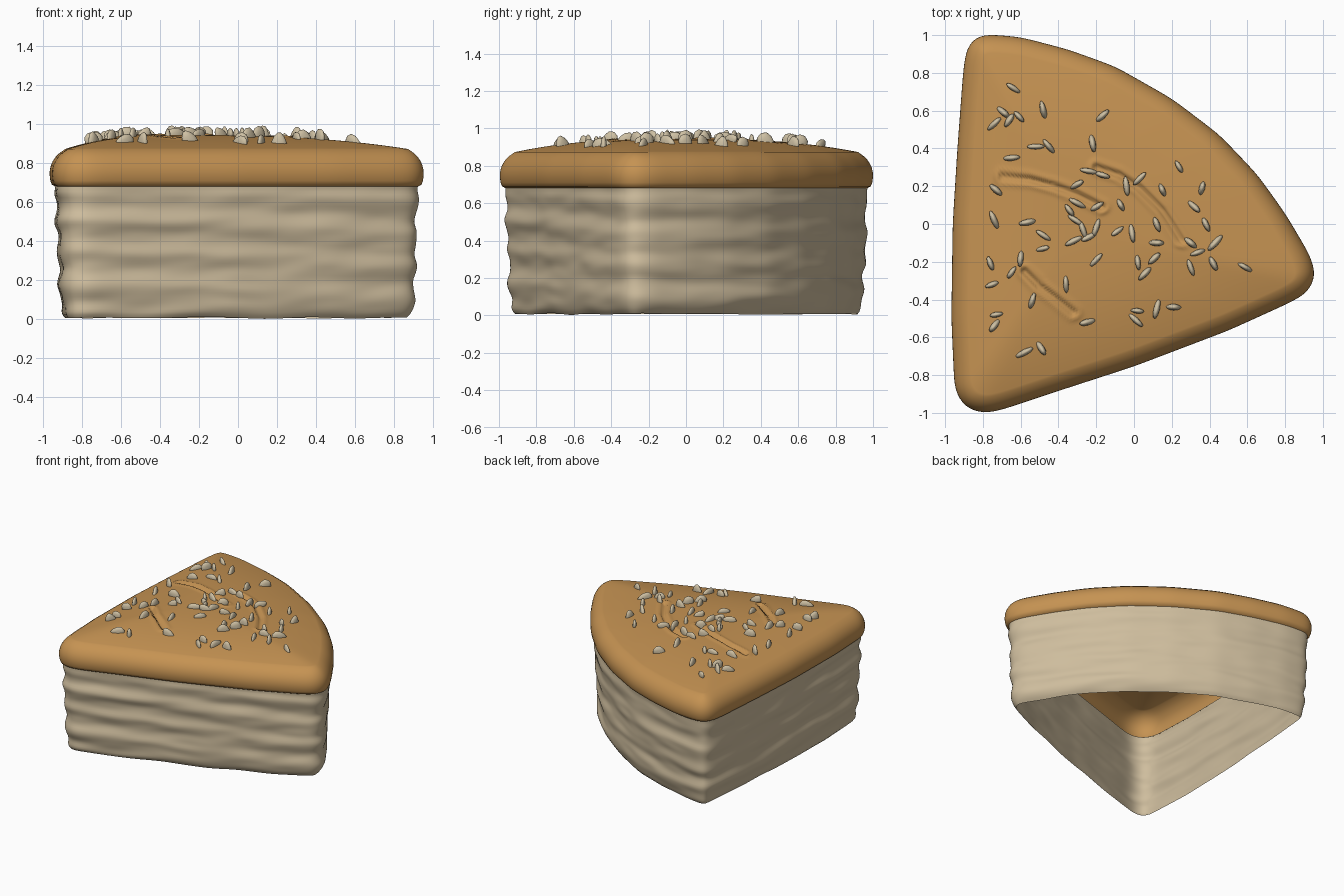
import bpy, bmesh, math, random
from mathutils import Vector, Matrix, noise
from mathutils.bvhtree import BVHTree
from mathutils.geometry import intersect_point_line

random.seed(4)
if "Cube" in bpy.data.objects:
    bpy.data.objects.remove(bpy.data.objects["Cube"])

COUNT = 240
CENTRE = Vector((-0.32, -0.03))
RIM = 0.08          # how far the rounded crust edge reaches inward
SEAM = 0.685        # height where the crust meets the crumb


def material(name, colour):
    mat = bpy.data.materials.new(name)
    mat.use_nodes = True
    rgba = (*colour, 1)
    mat.diffuse_color = rgba
    mat.node_tree.nodes["Principled BSDF"].inputs["Base Color"].default_value = rgba
    return mat


def finish(name, bm, mat):
    mesh = bpy.data.meshes.new(name)
    for face in bm.faces:
        face.smooth = True
    bm.to_mesh(mesh)
    mesh.materials.append(mat)
    obj = bpy.data.objects.new(name, mesh)
    bpy.context.collection.objects.link(obj)
    return obj


def resample(points, count):
    """Evenly spaced points along a closed polyline."""
    pairs = list(zip(points, points[1:] + points[:1]))
    step = sum((b - a).length for a, b in pairs) / count
    result, travelled = [], 0.0
    for a, b in pairs:
        length = (b - a).length
        while len(result) < count and len(result) * step < travelled + length:
            result.append(a.lerp(b, (len(result) * step - travelled) / length))
        travelled += length
    return result


def neighbours(points, i):
    return points[i - 1], points[(i + 1) % len(points)]


def make_outline():
    corners = [(.96, -.27), (.93, -.17), (.8, .05), (.65, .26), (.45, .47), (.2, .66),
               (-.1, .83), (-.35, .92), (-.6, .985), (-.78, 1), (-.845, .985),
               (-.885, .92), (-.9, .8), (-.93, .4), (-.955, 0), (-.962, -.5),
               (-.945, -.88), (-.89, -.97), (-.79, -1), (-.7, -.98), (-.4, -.88),
               (0, -.75), (.5, -.56), (.83, -.41), (.92, -.36)]
    points = resample([Vector(c) for c in corners], COUNT)
    for _ in range(6):
        points = [(p * 2 + sum(neighbours(points, i), Vector((0, 0)))) / 4
                  for i, p in enumerate(points)]
    stretch = 1 / max(p.y for p in points)
    return [p * stretch for p in points]


def outward(points, i):
    before, after = neighbours(points, i)
    d = (after - before).normalized()
    return Vector((d.y, -d.x))


outline = make_outline()
normals = [outward(outline, i) for i in range(COUNT)]


def inset_ring(inset, z):
    return [(*(p - n * inset), z) for p, n in zip(outline, normals)]


def skin(rings):
    """Join rings of equal size, listed from bottom to top, into a shell."""
    bm = bmesh.new()
    loops = [[bm.verts.new(co) for co in ring] for ring in rings]
    for low, high in zip(loops, loops[1:]):
        for i in range(COUNT):
            j = (i + 1) % COUNT
            bm.faces.new((low[i], low[j], high[j], high[i]))
    return bm, loops


crust_brown = material("crust brown", (.56, .29, .085))
crumb_cream = material("crumb cream", (.62, .51, .34))
seed_cream = material("seed cream", (.62, .53, .37))

# Crumb: open-bottomed wall with uneven horizontal layers
LAYERS = 44
rings = []
for k in range(LAYERS + 1):
    z = SEAM * k / LAYERS
    base = .03 + .025 * (1 - z / SEAM) + .03 * math.exp(-z / .025)
    fade = min(1, (LAYERS - k) / 3)
    ring = []
    for p, n in zip(outline, normals):
        wave = .011 * noise.noise(Vector((p.x * 1.3, p.y * 1.3, z * 9)))
        wave += .006 * noise.noise(Vector((p.x * 4, p.y * 4, z * 17)))
        wave += .005 * math.sin(z * 38 + p.x + p.y)
        lift = .008 * (1 - z / SEAM) * (1 + noise.noise(Vector((p.x * 3, p.y * 3, 0))))
        ring.append((*(p - n * (base + wave * fade)), z + lift))
    rings.append(ring)
crumb, _ = skin(rings)
finish("crumb", crumb, crumb_cream)

# Crust: rounded rim rising into a shallow dome
rim_profile = [(.03, SEAM - .005), (.012, .69), (.004, .71), (0, .74), (.001, .765),
               (.007, .79), (.016, .81), (.03, .832), (.048, .85), (RIM, .873)]
rings = [inset_ring(inset, z) for inset, z in rim_profile]
slashes = [[(-.7, .25), (-.55, .235), (-.42, .2), (-.3, .155), (-.17, .09)],
           [(-.2, .3), (-.08, .26), (.03, .19), (.15, .07), (.25, -.09)],
           [(-.58, -.25), (-.5, -.33), (-.42, -.39), (-.32, -.47)]]
segments = [(Vector(a), Vector(b)) for line in slashes for a, b in zip(line, line[1:])]


def distance(p, a, b):
    near, t = intersect_point_line(p, a, b)
    near = a.lerp(b, max(0, min(1, t)))
    return (p - near.to_2d()).length


def slash_depth(p):
    d = min(distance(p, a, b) for a, b in segments)
    return .008 * math.exp(-((d - .03) / .014) ** 2) - .02 * math.exp(-(d / .014) ** 2)


STEPS = 60
for k in range(1, STEPS):
    s = 1 - k / STEPS
    ring = []
    for p, n in zip(outline, normals):
        q = CENTRE.lerp(p - n * RIM, s)
        ring.append((q.x, q.y, .873 + .072 * (1 - s ** 2.6) + slash_depth(q)))
    rings.append(ring)
crust, loops = skin(rings)
tip = crust.verts.new((*CENTRE, .945))
for i in range(COUNT):
    crust.faces.new((loops[-1][i], loops[-1][(i + 1) % COUNT], tip))
surface = BVHTree.FromBMesh(crust)
finish("crust", crust, crust_brown)

# Seeds: flattened teardrops resting on the dome, placed in hundredths
seed_spots = [
    (-64, 72), (-48, 60), (-74, 53), (-69, 59), (-61, 57), (-66, 55), (-17, 57),
    (-52, 41), (-45, 41), (-22, 43), (-65, 35), (24, 30), (36, 19), (-24, 28),
    (-17, 26), (-30, 21), (3, 24), (15, 18), (-4, 20), (-73, 18), (-74, 2),
    (-56, 1), (-48, -6), (-48, -13), (-34, 7), (-30, 11), (-31, 2), (-32, -9),
    (-24, -7), (-20, -2), (-27, -3), (-20, 9), (-7, 10), (-9, -4), (-1, -5),
    (12, 0), (12, -10), (32, 9), (38, 0), (30, -10), (43, -10), (34, -15),
    (30, -23), (42, -21), (59, -23), (11, -18), (2, -20), (6, -26), (-20, -19),
    (-60, -18), (-76, -21), (-65, -26), (-75, -32), (-36, -32), (-54, -41),
    (-73, -48), (-74, -54), (-25, -52), (1, -51), (2, -46), (12, -45), (21, -44),
    (-58, -68), (-49, -66)]
seeds = bmesh.new()
for x, y in seed_spots:
    hit, normal, _, _ = surface.ray_cast(Vector((x / 100, y / 100, 2)), Vector((0, 0, -1)))
    if hit is None:
        continue
    tilt = normal + Vector((random.uniform(-.2, .2), random.uniform(-.2, .2), 0))
    turn = tilt.to_track_quat("Z", "Y").to_matrix().to_4x4()
    turn = turn @ Matrix.Rotation(random.uniform(0, math.tau), 4, "Z")
    place = Matrix.Translation(hit + normal * .006) @ turn
    size = random.uniform(.9, 1.1)
    made = bmesh.ops.create_icosphere(seeds, subdivisions=2, radius=1)["verts"]
    for v in made:
        taper = 1 - .3 * v.co.x
        v.co = place @ (Vector((.052 * v.co.x, .038 * v.co.y * taper, .016 * v.co.z)) * size)
finish("seeds", seeds, seed_cream)
